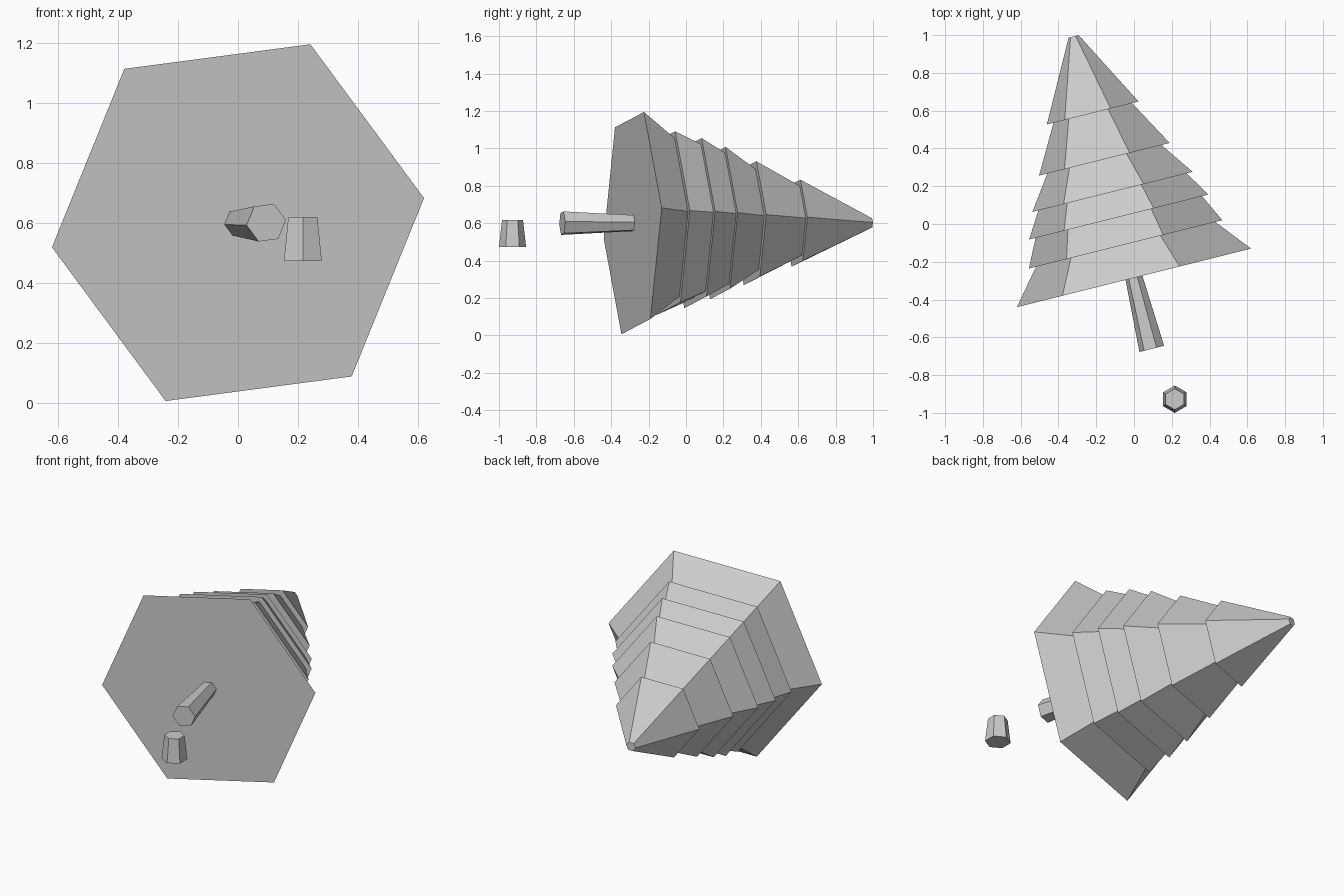
import bpy, bmesh
from math import sin, cos, pi, radians
from mathutils import Vector

if "Cube" in bpy.data.objects:
    bpy.data.objects.remove(bpy.data.objects["Cube"])

SIDES = 6


def lathe(name, profile, origin, side, up, axis, start):
    """Six-sided closed solid from (radius, distance along axis) pairs."""
    bm = bmesh.new()
    rings = []
    for r, t in profile:
        ring = []
        for i in range(SIDES):
            a = start + 2 * pi * i / SIDES
            ring.append(bm.verts.new(origin + axis * t + side * (r * cos(a)) + up * (r * sin(a))))
        rings.append(ring)
    for lo, hi in zip(rings, rings[1:]):
        for i in range(SIDES):
            j = (i + 1) % SIDES
            bm.faces.new((lo[i], lo[j], hi[j], hi[i]))
    bm.faces.new(rings[0])
    bm.faces.new(rings[-1])
    bmesh.ops.recalc_face_normals(bm, faces=bm.faces)
    mesh = bpy.data.meshes.new(name)
    bm.to_mesh(mesh)
    bm.free()
    obj = bpy.data.objects.new(name, mesh)
    bpy.context.collection.objects.link(obj)
    return obj


X, Y, Z = Vector((1, 0, 0)), Vector((0, 1, 0)), Vector((0, 0, 1))

# Frame of the fallen tree: lying flat, turned about 14 degrees
tilt = radians(14.04)
side = Vector((cos(tilt), sin(tilt), 0))
axis = Vector((-sin(tilt), cos(tilt), 0))
base = Vector((0, -0.285, 0.6))
roll = radians(7.3)

# Foliage tiers: (start along axis, base radius, radius where next tier begins)
tiers = [(0.0, 0.644, 0.493), (0.183, 0.532, 0.458), (0.332, 0.493, 0.408),
         (0.469, 0.441, 0.314), (0.647, 0.359, 0.216), (0.90, 0.252, 0.028)]
ends = [t[0] for t in tiers[1:]] + [1.317]
profile = []
for (t, r0, r1), end in zip(tiers, ends):
    profile += [(r0, t), (r1, end)]
lathe("foliage", profile, base, side, Z, axis, roll)

# Trunk, flaring towards the cut end
lathe("trunk", [(0.068, -0.388), (0.046, 0.01)], base, side, Z, axis, roll)

# Separate upright stump
lathe("stump", [(0.0725, 0), (0.056, 0.145)], Vector((0.216, -0.9275, 0.473)), X, Y, Z, pi / 2)
